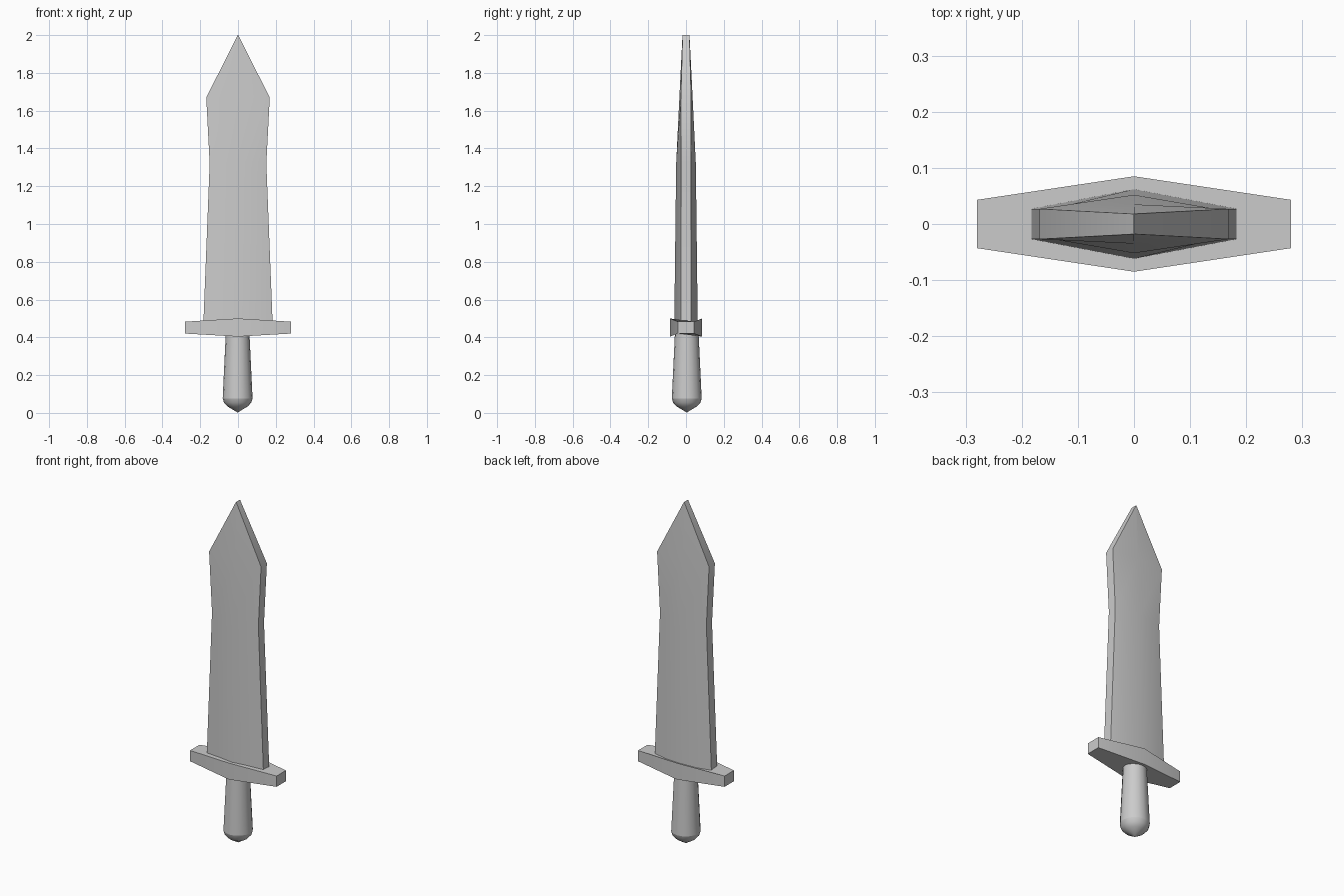
import bpy
import math

if "Cube" in bpy.data.objects:
    bpy.data.objects.remove(bpy.data.objects["Cube"])


def loft(name, rings, caps=True):
    """Bridge equal-sized closed rings into a solid."""
    n = len(rings[0])
    verts = [p for ring in rings for p in ring]
    faces = []
    for r in range(len(rings) - 1):
        a, b = r * n, (r + 1) * n
        for i in range(n):
            j = (i + 1) % n
            faces.append((a + i, a + j, b + j, b + i))
    if caps:
        faces.append(tuple(reversed(range(n))))
        faces.append(tuple(range(len(verts) - n, len(verts))))
    mesh = bpy.data.meshes.new(name)
    mesh.from_pydata(verts, [], faces)
    mesh.validate()
    ob = bpy.data.objects.new(name, mesh)
    bpy.context.collection.objects.link(ob)
    bpy.context.view_layer.objects.active = ob
    ob.select_set(True)
    bpy.ops.object.shade_smooth_by_angle(angle=math.radians(35))
    ob.select_set(False)
    return ob


def hexagon(w, edge, mid, z_edge, z_mid):
    """Flattened six-sided section with blunt ends and a central ridge."""
    return [(-w, -edge, z_edge), (0, -mid, z_mid), (w, -edge, z_edge),
            (w, edge, z_edge), (0, mid, z_mid), (-w, edge, z_edge)]


# Blade: waisted body, flaring before the point
blade_sections = [(0.183, 0.027, 0.062, 0.48), (0.15, 0.026, 0.052, 1.32),
                  (0.168, 0.027, 0.035, 1.67), (0.001, 0.018, 0.0185, 2.0)]
loft("blade", [hexagon(w, e, m, z, z) for w, e, m, z in blade_sections])

# Cross guard: thickest at the middle
loft("guard", [hexagon(0.28, 0.043, 0.085, 0.42, 0.404),
               hexagon(0.28, 0.043, 0.085, 0.483, 0.50)])


def circle(r, z, sides=16):
    return [(-0.002 + r * math.cos(2 * math.pi * i / sides),
             0.004 + r * math.sin(2 * math.pi * i / sides), z)
            for i in range(sides)]


# Tapered grip and rounded pommel
loft("grip", [circle(0.079, 0.077), circle(0.063, 0.415)])
loft("pommel", [circle(0.002, 0.003), circle(0.053, 0.034),
                circle(0.072, 0.054), circle(0.079, 0.077)])
